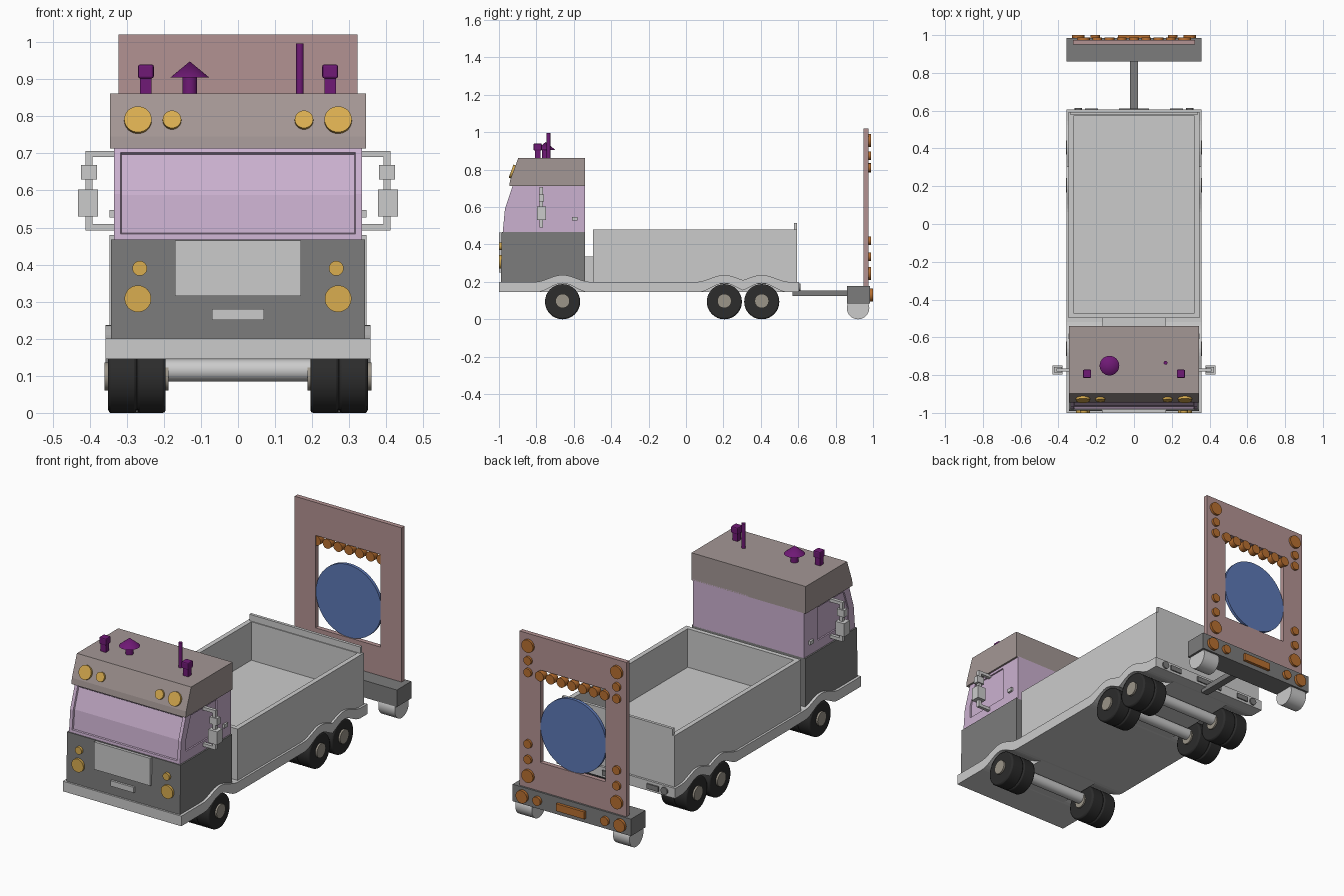
import bpy, bmesh, math
from mathutils import Vector

if "Cube" in bpy.data.objects:
    bpy.data.objects.remove(bpy.data.objects["Cube"])

def material(name, r, g, b):
    m = bpy.data.materials.new(name)
    m.diffuse_color = (r, g, b, 1)
    m.use_nodes = True
    m.node_tree.nodes["Principled BSDF"].inputs["Base Color"].default_value = m.diffuse_color
    return m

DARK = material("dark_grey", .2, .2, .2)
MID = material("mid_grey", .55, .55, .55)
ROOF = material("roof_paint", .37, .31, .30)
CAB = material("cab_paint", .60, .44, .63)
SIGN = material("sign_paint", .45, .29, .29)
GOLD = material("lamp_gold", .70, .42, .08)
ORANGE = material("lamp_orange", .48, .16, .03)
BLUE = material("disc_blue", .11, .19, .47)
PLUM = material("plum", .16, .01, .18)
RUBBER = material("rubber", .025, .025, .025)
HUB = material("hub", .33, .30, .25)

def finish(bm, name, mat, bevel=0, smooth=False):
    bmesh.ops.recalc_face_normals(bm, faces=bm.faces[:])
    me = bpy.data.meshes.new(name)
    bm.to_mesh(me)
    bm.free()
    ob = bpy.data.objects.new(name, me)
    bpy.context.collection.objects.link(ob)
    if mat:
        me.materials.append(mat)
    if bevel:
        mod = ob.modifiers.new("bevel", "BEVEL")
        mod.width, mod.segments = bevel, 2
    bpy.ops.object.select_all(action='DESELECT')
    bpy.context.view_layer.objects.active = ob
    ob.select_set(True)
    if smooth:
        bpy.ops.object.shade_smooth_by_angle(angle=math.radians(35))
    return ob

def box(name, x, y, z, mat=None, bevel=0):
    bm = bmesh.new()
    bmesh.ops.create_cube(bm, size=1)
    for v in bm.verts:
        v.co = [(r[0] + r[1]) / 2 + c * (r[1] - r[0]) for r, c in zip((x, y, z), v.co)]
    return finish(bm, name, mat, bevel)

def cyl(name, a, b, r, mat=None, r2=None, n=32, bevel=0):
    """Cylinder or cone from point a to point b."""
    a, b = Vector(a), Vector(b)
    bm = bmesh.new()
    bmesh.ops.create_cone(bm, cap_ends=True, segments=n, radius1=r,
                          radius2=r if r2 is None else r2, depth=(b - a).length)
    bm.transform((b - a).to_track_quat('Z', 'Y').to_matrix().to_4x4())
    bmesh.ops.translate(bm, verts=bm.verts, vec=(a + b) / 2)
    return finish(bm, name, mat, bevel, True)

def prism(name, pts, x0, x1, mat=None, inset_faces=0):
    """Side profile (y, z) extruded along x; the first faces may get a recessed window."""
    bm = bmesh.new()
    A = [bm.verts.new((x0, y, z)) for y, z in pts]
    B = [bm.verts.new((x1, y, z)) for y, z in pts]
    bm.faces.new(A)
    bm.faces.new(B[::-1])
    n = len(pts)
    sides = [bm.faces.new((A[i], B[i], B[(i + 1) % n], A[(i + 1) % n])) for i in range(n)]
    bmesh.ops.recalc_face_normals(bm, faces=bm.faces[:])
    if inset_faces:
        bmesh.ops.inset_region(bm, faces=sides[:inset_faces], thickness=.018,
                               use_even_offset=True)
        bmesh.ops.inset_region(bm, faces=sides[:inset_faces], thickness=.003, depth=-.008,
                               use_even_offset=True)
    return finish(bm, name, mat)

def cut(ob, cutter):
    mod = ob.modifiers.new("cut", "BOOLEAN")
    mod.operation, mod.object, mod.solver = 'DIFFERENCE', cutter, 'EXACT'
    bpy.context.view_layer.objects.active = ob
    bpy.ops.object.modifier_apply(modifier=mod.name)
    bpy.data.objects.remove(cutter)

def span(s, a, b):
    return tuple(sorted((s * a, s * b)))

# chassis with waved mudguards over the three axles
AXLES = (-.66, .205, .405)
def bump(y, w):
    d = min(abs(y - a) for a in AXLES)
    return math.cos(d / w * math.pi / 2) ** 2 if d < w else 0
ys = [-1 + 1.605 * i / 80 for i in range(81)]
prism("chassis_rails", [(y, .2 + .037 * bump(y, .15)) for y in ys] +
      [(y, .145 + .048 * bump(y, .14)) for y in reversed(ys)], -.358, .358, MID)
box("chassis_floor", (-.185, .185), (-.98, .6), (.146, .2), MID)
box("cab_link", (-.167, .167), (-.55, -.49), (.2, .335))

# wheels: twin tyres with hubs and axles
for y in AXLES:
    cyl("axle", (-.2, y, .115), (.2, y, .115), .03, MID)
    for s in (-1, 1):
        for x in (.195, .273):
            cyl("tyre", (s * x, y, .094), (s * (x + .077), y, .094), .094, RUBBER, bevel=.008)
        cyl("wheel_hub", (s * .187, y, .098), (s * .36, y, .098), .038, HUB)

# cab
prism("lower_cab", [(-.99, .2), (-.985, .468), (-.54, .468), (-.54, .2)], -.343, .343, DARK)
mid = prism("cab_window_section", [(-.98, .465), (-.968, .59), (-.925, .72), (-.54, .72), (-.54, .465)],
            -.335, .335, CAB, inset_faces=2)
cut(mid, box("cutter", (-.28, .28), (-.55, -.6), (.57, .705)))
side = [(-.925, .52), (-.925, .59), (-.885, .70), (-.66, .70), (-.66, .52)]
for s in (-1, 1):
    cut(mid, prism("cutter", side, *span(s, .327, .36)))
prism("cab_roof", [(-.945, .713), (-.94, .745), (-.897, .862), (-.54, .862), (-.54, .713)],
      -.345, .345, ROOF)
box("front_panel", (-.17, .17), (-1, -.98), (.315, .465))
box("front_plate", (-.07, .07), (-1, -.98), (.25, .28))

# front lamps, door handles and mirrors, both sides
n = Vector((0, -.117, .043)).normalized()
for s in (-1, 1):
    for x, z, r in ((.27, .308, .036), (.265, .39, .02)):
        cyl("headlight", (s * x, -.98, z), (s * x, -1, z), r, GOLD)
    for x, r in ((.27, .037), (.178, .025)):
        p = Vector((s * x, -.924, .788))
        cyl("roof_lamp", p - n * .01, p + n * .012, r, GOLD)
    box("door_handle", span(s, .325, .346), (-.61, -.58), (.527, .547))
    for z in (.492, .69):
        box("mirror_arm", span(s, .33, .41), (-.782, -.764), (z, z + .017))
    box("mirror_post", span(s, .393, .411), (-.782, -.764), (.492, .707))
    box("small_mirror", span(s, .38, .424), (-.787, -.758), (.63, .668))
    box("large_mirror", span(s, .378, .431), (-.797, -.748), (.53, .602))
    # roof beacons
    box("beacon_stem", span(s, .233, .265), (-.808, -.778), (.855, .905), PLUM)
    box("beacon_head", span(s, .227, .27), (-.815, -.771), (.902, .94), PLUM, bevel=.006)

# roof vent and antenna
cyl("vent_stem", (-.13, -.75, .855), (-.13, -.75, .91), .02, PLUM)
cyl("vent_cap", (-.13, -.75, .905), (-.13, -.75, .948), .052, PLUM, r2=0)
cyl("antenna", (.167, -.735, .855), (.167, -.735, .997), .01, PLUM, n=16)

# cargo bed with taller tailgate
bed = box("cargo_bed", (-.346, .346), (-.497, .593), (.19, .48))
cut(bed, box("cutter", (-.32, .32), (-.472, .572), (.27, .6)))
box("tailgate_rim", (-.335, .335), (.577, .593), (.47, .515))
for x, w in ((-.295, .02), (-.225, .035), (0, .08), (.225, .035), (.295, .02)):
    if w == .02:
        cyl("tail_lamp", (x, .6, .172), (x, .613, .172), w, DARK)
    else:
        box("tail_marker", (x - w, x + w), (.6, .612), (.158, .185), DARK)

# towed sign trailer
box("tow_bar", (-.02, .02), (.57, .87), (.125, .155), DARK)
box("trailer_base", (-.357, .357), (.86, .985), (.085, .178), DARK)
for s in (-1, 1):
    cyl("trailer_wheel", (s * .245, .92, .06), (s * .345, .92, .06), .06)
    for x, r in ((.295, .034), (.205, .024)):
        cyl("base_lamp", (s * x, .98, .13), (s * x, 1, .13), r, ORANGE)
    for z, r in ((.955, .035), (.875, .023), (.81, .023), (.42, .023), (.335, .023), (.245, .035)):
        cyl("sign_lamp", (s * .268, .97, z), (s * .268, .988, z), r, ORANGE)
box("base_marker", (-.085, .085), (.98, 1), (.11, .15), ORANGE)

# sign board with opening, disc and bulb row
board = box("sign_board", (-.323, .323), (.95, .975), (.17, 1.02), SIGN)
cut(board, box("cutter", (-.197, .197), (.9, 1.1), (.335, .84)))
cyl("sign_disc", (0, .955, .532), (0, .972, .532), .198, BLUE, n=48)
for i in range(7):
    x = (i - 3) * .065
    cyl("sign_bulb", (x, .953, .81), (x, .988, .81), .026, ORANGE)
